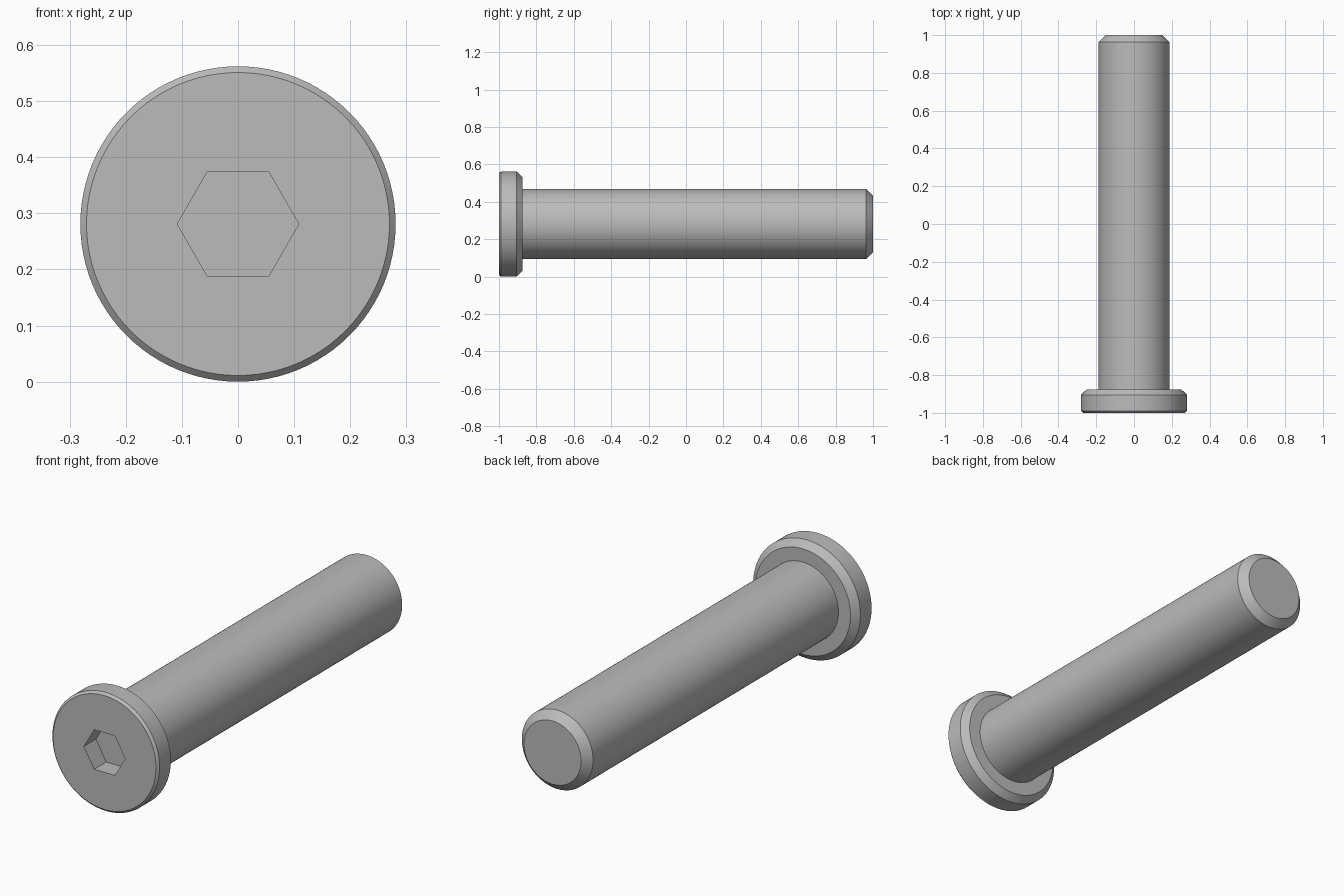
import bpy
import bmesh
from math import cos, sin, pi

cube = bpy.data.objects.get("Cube")
if cube:
    bpy.data.objects.remove(cube)

AXIS_Z = 0.281
SIDES = 96

steel = bpy.data.materials.new("grey steel")
steel.use_nodes = True
steel.diffuse_color = (0.5, 0.5, 0.5, 1)
steel.node_tree.nodes["Principled BSDF"].inputs["Base Color"].default_value = (0.5, 0.5, 0.5, 1)


def ring(bm, radius, y, sides):
    """Closed loop of vertices around the bolt axis."""
    return [bm.verts.new((radius * cos(2 * pi * i / sides), y,
                          AXIS_Z + radius * sin(2 * pi * i / sides)))
            for i in range(sides)]


def skin(bm, rings):
    """Quads between successive rings."""
    for a, b in zip(rings, rings[1:]):
        for i in range(len(a)):
            j = (i + 1) % len(a)
            bm.faces.new((a[i], a[j], b[j], b[i]))


def loop_edges(bm, loop):
    return [bm.edges.get((loop[i - 1], loop[i])) for i in range(len(loop))]


def finish(bm, name):
    bmesh.ops.recalc_face_normals(bm, faces=bm.faces)
    mesh = bpy.data.meshes.new(name)
    bm.to_mesh(mesh)
    bm.free()
    mesh.materials.append(steel)
    obj = bpy.data.objects.new(name, mesh)
    bpy.context.collection.objects.link(obj)
    bpy.ops.object.select_all(action='DESELECT')
    obj.select_set(True)
    bpy.context.view_layer.objects.active = obj
    bpy.ops.object.shade_smooth_by_angle()


# Head: chamfered disc with a hexagonal socket
bm = bmesh.new()
head = [ring(bm, r, y, SIDES) for r, y in
        [(0.27, -1), (0.281, -0.989), (0.281, -0.905), (0.25, -0.875)]]
skin(bm, head)
bm.faces.new(head[-1])
socket = [ring(bm, 0.1083, y, 6) for y in (-1, -0.91)]
skin(bm, socket)
bm.faces.new(socket[-1])
bmesh.ops.triangle_fill(bm, use_beauty=True,
                        edges=loop_edges(bm, head[0]) + loop_edges(bm, socket[0]))
finish(bm, "head")

# Shank: plain cylinder with a chamfered tip
bm = bmesh.new()
shank = [ring(bm, r, y, SIDES) for r, y in
         [(0.187, -0.88), (0.187, 0.963), (0.15, 1)]]
skin(bm, shank)
bm.faces.new(shank[0])
bm.faces.new(shank[-1])
finish(bm, "shank")
